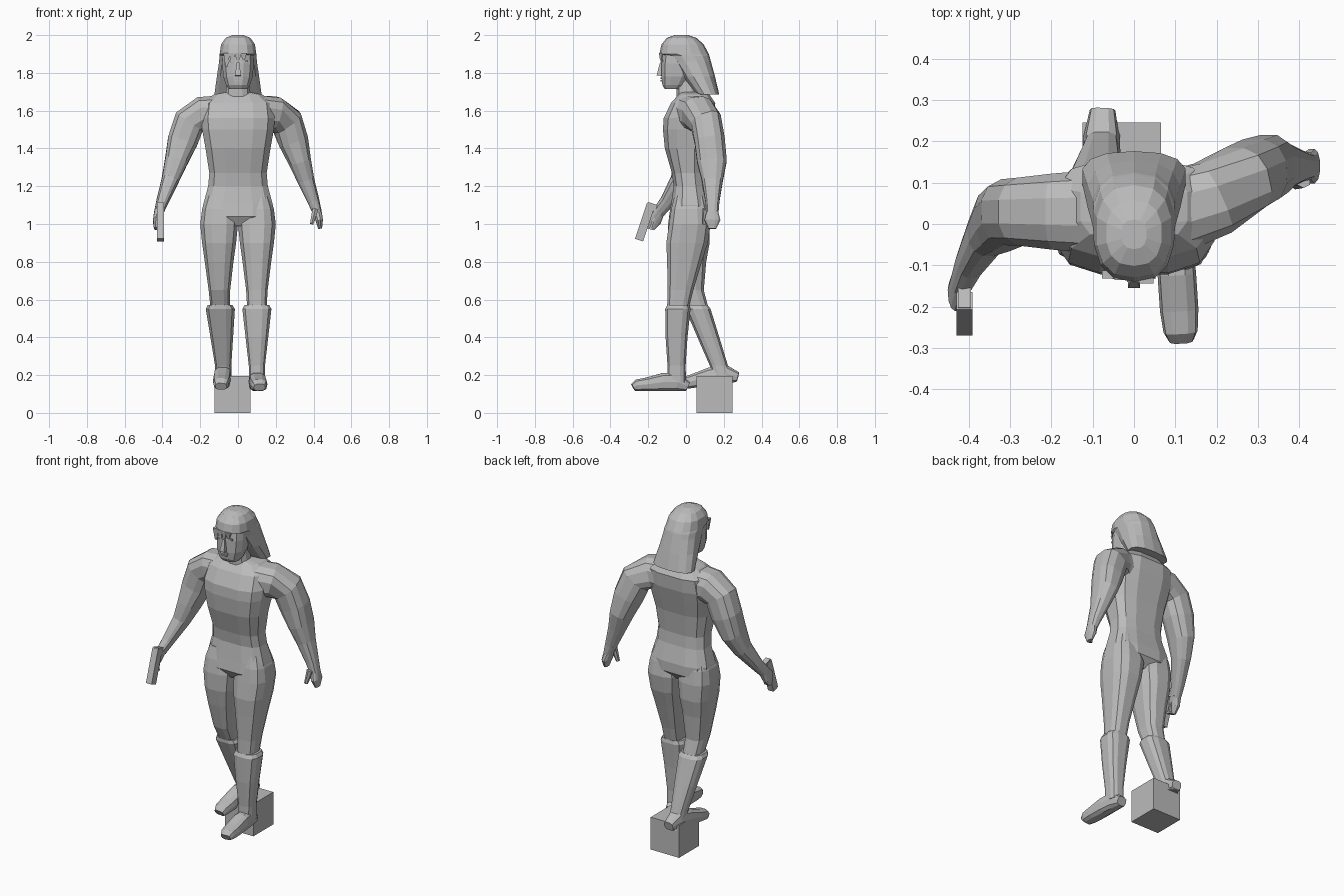
import bpy, bmesh, math
from mathutils import Vector, Matrix

default_cube = bpy.data.objects.get("Cube")
if default_cube:
    bpy.data.objects.remove(default_cube, do_unlink=True)

grey_shade = (0.5, 0.5, 0.5, 1)
grey = bpy.data.materials.new("plain_grey")
grey.use_nodes = True
grey.diffuse_color = grey_shade
grey.node_tree.nodes["Principled BSDF"].inputs["Base Color"].default_value = grey_shade


def finish(name, bm):
    """Turn a bmesh into a flat shaded grey object."""
    bmesh.ops.recalc_face_normals(bm, faces=bm.faces)
    mesh = bpy.data.meshes.new(name)
    bm.to_mesh(mesh)
    bm.free()
    mesh.materials.append(grey)
    part = bpy.data.objects.new(name, mesh)
    bpy.context.collection.objects.link(part)


def rounded_ring(center, across, along, width, depth, sides, squareness):
    """Corner points of a rounded box section, with flat sides facing its axes."""
    reach = math.cos(math.pi / sides) ** squareness
    points = []
    for step in range(sides):
        angle = math.tau * (step + 0.5) / sides
        c, s = math.cos(angle), math.sin(angle)
        c = math.copysign(abs(c) ** squareness, c) / reach
        s = math.copysign(abs(s) ** squareness, s) / reach
        points.append(center + across * width * c + along * depth * s)
    return points


def loft(name, sections, sides=12, squareness=0.8, hinge=None):
    """Skin (center, width, depth) sections; level, or square to the path with a hinge axis."""
    bm = bmesh.new()
    centers = [Vector(section[0]) for section in sections]
    last = len(centers) - 1
    loops = []
    for i, (center, width, depth) in enumerate(sections):
        across, along = Vector((1, 0, 0)), Vector((0, 1, 0))
        if hinge:
            tangent = (centers[min(i + 1, last)] - centers[max(i - 1, 0)]).normalized()
            across = tangent.cross(Vector(hinge)).normalized()
            along = across.cross(tangent)
        ring = rounded_ring(centers[i], across, along, width, depth, sides, squareness)
        loops.append([bm.verts.new(point) for point in ring])
    for lower, upper in zip(loops, loops[1:]):
        for k in range(sides):
            n = (k + 1) % sides
            bm.faces.new((lower[k], lower[n], upper[n], upper[k]))
    bm.faces.new(loops[0])
    bm.faces.new(loops[-1])
    finish(name, bm)


def upright(name, rows, **options):
    """Symmetric upright body from rows of height, half width, front and back."""
    loft(name, [((0, (front + back) / 2, z), half, (back - front) / 2)
                for z, half, front, back in rows], **options)


def box(name, center, size, tilt=0, taper=1):
    """Box tilted about x, its upper end narrowed by the taper."""
    bm = bmesh.new()
    bmesh.ops.create_cube(bm, size=1)
    for vert in bm.verts:
        if vert.co.z > 0:
            vert.co.xy *= taper
    placing = Matrix.Translation(center) @ Matrix.Rotation(tilt, 4, "X")
    bmesh.ops.transform(bm, matrix=placing @ Matrix.Diagonal((*size, 1)), verts=bm.verts)
    finish(name, bm)


def clamp(value):
    return max(0, min(1, value))


# Torso and neck
upright("torso", [(.99, .05, -.06, .08), (1.04, .18, -.09, .125), (1.1, .185, -.08, .125),
                  (1.2, .158, -.065, .1), (1.27, .152, -.075, .095), (1.4, .172, -.112, .11),
                  (1.5, .19, -.122, .135), (1.56, .195, -.118, .15), (1.64, .185, -.08, .155),
                  (1.685, .13, -.04, .125), (1.7, .06, -.03, .07)], squareness=0.65)
upright("neck", [(1.66, .07, -.05, .07), (1.78, .055, -.05, .06)])

# Head and long hair
upright("head", [(1.715, .05, -.112, -.03), (1.735, .063, -.125, 0), (1.78, .078, -.13, .03),
                 (1.85, .084, -.13, .05), (1.93, .08, -.12, .05)])
upright("hair", [(1.685, .125, .055, .175), (1.78, .112, -.02, .152), (1.86, .1, -.075, .13),
                 (1.89, .098, -.1, .122), (1.9, .097, -.138, .118), (1.95, .09, -.128, .092),
                 (1.985, .066, -.1, .055), (2, .03, -.06, .01)], sides=14)

# Face details and hair locks
box("nose", (0, -.136, 1.82), (.03, .028, .07), tilt=-.15, taper=.5)
for name, height, width in (("upper_lip", 1.771, .045), ("lower_lip", 1.758, .035)):
    box(name, (0, -.127, height), (width, .014, .009))
for k in range(4):
    drop = .07 - .012 * k
    box("fringe_lock", (.03 * (k - 2), -.122 - .004 * k, 1.905 - drop / 2), (.034, .02, drop),
        tilt=math.pi, taper=.4)
for side in (-1, 1):
    box("brow", (side * .034, -.128, 1.862), (.036, .01, .01))

# Arms with hands: rows of reach from the middle, height, width and depth
arm_rows = [(.1, 1.585, .095, .1), (.19, 1.585, .09, .092), (.258, 1.54, .086, .082),
            (.293, 1.44, .08, .08), (.328, 1.33, .06, .078), (.36, 1.23, .045, .055),
            (.4, 1.12, .032, .037), (.42, 1.06, .024, .032), (.43, 1.02, .02, .042),
            (.435, .975, .01, .02)]


def hang_back(reach):
    t = clamp((reach - .1) / .25)
    return .03 + .11 * t * t * (3 - 2 * t)


def reach_forward(reach):
    return .03 - 9 * max(0, reach - .28) ** 2


for name, side, swing in (("left_arm", 1, hang_back), ("right_arm", -1, reach_forward)):
    loft(name, [((side * reach, swing(reach), z), width, depth)
                for reach, z, width, depth in arm_rows], hinge=(0, 1, 0))
loft("left_thumb", [((.41, .105, 1.08), .016, .016), ((.39, .095, 1), .009, .01)],
     sides=6, hinge=(0, 1, 0))

# Pistol, all pieces sharing one tilt
aim = -.32
box("pistol_barrel", (-.41, -.217, 1.01), (.038, .045, .2), aim)
box("pistol_grip", (-.41, -.165, 1.085), (.032, .09, .038), aim)
box("trigger_guard", (-.41, -.178, 1.005), (.014, .012, .06), aim)
box("trigger_guard_end", (-.41, -.192, .978), (.014, .04, .01), aim)

# Legs and boot shafts: rows of height, width and depth
leg_rows = [(1.15, .065, .08), (1.08, .09, .098), (1, .1, .11), (.9, .09, .11),
            (.8, .076, .092), (.65, .057, .068), (.53, .05, .055)]
shaft_rows = [(.57, .066, .06), (.55, .077, .067), (.4, .06, .058), (.25, .043, .048),
              (.16, .042, .05)]


def straight_leg(z):
    return Vector((.1, .02 - .07 * clamp((1 - z) / .5), z))


def bent_leg(z):
    below_knee = max(0, .68 - z)
    return Vector((.05 * below_knee - .1, .015 + .37 * below_knee, z))


# Feet: rows of heel to toe fraction, half height and half width
foot_rows = [(0, .025, .03), (.2, .05, .042), (.45, .048, .045), (.75, .036, .045),
             (.93, .031, .04), (1, .02, .03)]
left_sole = Vector((.095, .01, .115)), Vector((.114, -.28, .115))
right_sole = Vector((-.076, .275, .165)), Vector((-.09, -.05, .12))

for side, pose, (heel, toe) in (("left", straight_leg, left_sole),
                                ("right", bent_leg, right_sole)):
    for part, rows in (("leg", leg_rows), ("boot", shaft_rows)):
        loft(f"{side}_{part}", [(pose(z), width, depth) for z, width, depth in rows],
             sides=12, squareness=0.7)
    loft(f"{side}_foot", [(heel.lerp(toe, t) + Vector((0, 0, tall)), tall, wide)
                          for t, tall, wide in foot_rows],
         sides=10, squareness=0.7, hinge=(1, 0, 0))

# Block under the rear foot
box("step_block", (-.03, .15, .098), (.19, .19, .196))
